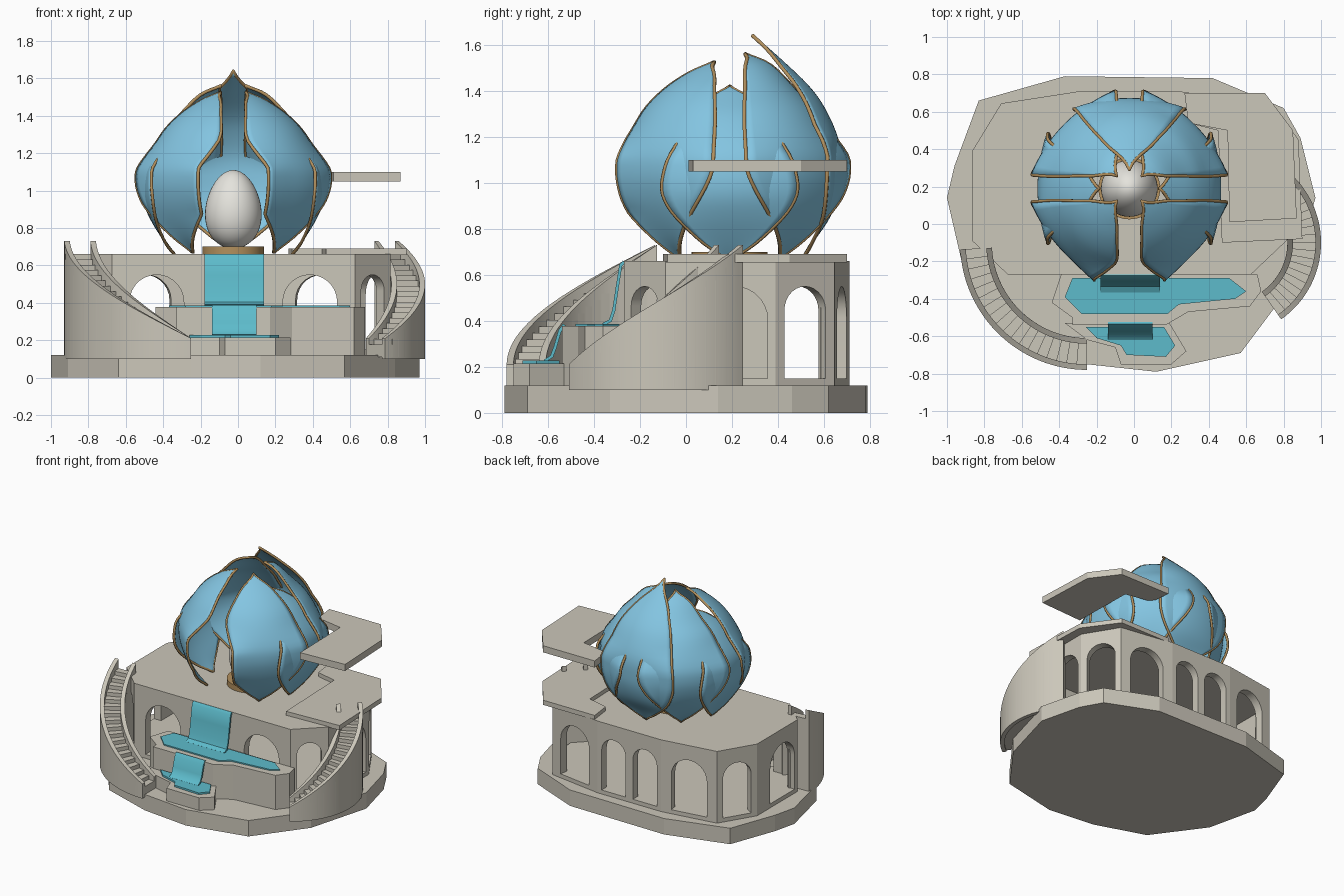
import bpy, bmesh
from math import sin, cos, pi, radians
from mathutils import Vector

if "Cube" in bpy.data.objects:
    bpy.data.objects.remove(bpy.data.objects["Cube"])

CX, CY = -0.025, 0.19          # bud centre


def mat(name, col):
    m = bpy.data.materials.new(name)
    m.diffuse_color = (*col, 1)
    m.use_nodes = True
    m.node_tree.nodes["Principled BSDF"].inputs["Base Color"].default_value = m.diffuse_color
    return m


STONE = mat("warm_stone", (0.60, 0.57, 0.49))
BLUE = mat("petal_blue", (0.23, 0.56, 0.76))
TEAL = mat("water_teal", (0.11, 0.50, 0.60))
GOLD = mat("trim_gold", (0.45, 0.28, 0.11))
PALE = mat("pale_shell", (0.78, 0.77, 0.72))


def solid(bm, pts, vec):
    """Extrude a closed 3D outline along a vector."""
    vec = Vector(vec)
    a = [bm.verts.new(p) for p in pts]
    b = [bm.verts.new(Vector(p) + vec) for p in pts]
    bm.faces.new(a)
    bm.faces.new(b[::-1])
    n = len(a)
    for i in range(n):
        bm.faces.new((a[i], b[i], b[(i + 1) % n], a[(i + 1) % n]))


def finish(bm, name, material=STONE, smooth=0):
    bmesh.ops.recalc_face_normals(bm, faces=bm.faces[:])
    me = bpy.data.meshes.new(name)
    bm.to_mesh(me)
    bm.free()
    ob = bpy.data.objects.new(name, me)
    bpy.context.collection.objects.link(ob)
    me.materials.append(material)
    if smooth:
        bpy.ops.object.select_all(action='DESELECT')
        ob.select_set(True)
        bpy.context.view_layer.objects.active = ob
        bpy.ops.object.shade_smooth_by_angle(angle=radians(smooth))
    return ob


def prism(name, pts, z0, z1, material=STONE):
    bm = bmesh.new()
    solid(bm, [(x, y, z0) for x, y in pts], (0, 0, z1 - z0))
    return finish(bm, name, material)


# Plinth, floor and deck
prism("plinth", [(-.37, .79), (-.83, .66), (-.96, .31), (-1, .14), (-.91, -.25), (-.64, -.62),
                 (-.25, -.75), (.12, -.79), (.57, -.69), (.84, -.33), (.97, .14), (.89, .46),
                 (.80, .62), (.42, .78)], 0, .12)
half = [(.65, -.27), (.84, -.09), (.84, .39), (.685, .645), (.265, .71)]
deck = [(CX + x, y) for x, y in half] + [(CX - x, y) for x, y in half[::-1]]
prism("arcade_floor", deck, .12, .15)
prism("upper_deck", deck, .61, .66)

# Arcade walls: each side is one panel with arched openings (offset from middle, width)
side = [[(0, .17)], [(.06, .29)], [(0, .21)], [(0, .27)]]
arches = side + [[(-.13, .2), (.13, .2)]] + side[::-1] + [[(-.41, .29), (.41, .29)]]
bm = bmesh.new()
for i, holes in enumerate(arches):
    a, b = Vector(deck[i]), Vector(deck[(i + 1) % 10])
    d = (b - a).normalized()
    L = (b - a).length
    prof = [(0, .15)]
    for off, w in holes:
        c, r = L / 2 + off, w / 2
        prof.append((c - r, .15))
        prof += [(c - r * cos(pi * k / 14), .55 - r + r * sin(pi * k / 14)) for k in range(15)]
        prof.append((c + r, .15))
    prof += [(L, .15), (L, .61), (0, .61)]
    solid(bm, [(a.x + d.x * s, a.y + d.y * s, z) for s, z in prof], (-d.y * .06, d.x * .06, 0))
finish(bm, "arcade_walls", smooth=25)

# Side terraces
prism("lower_terrace", [(.27, .70), (.29, .54), (.45, .50), (.47, -.10), (.90, -.08), (.88, .45),
                        (.70, .70)], .655, .69)
prism("upper_terrace", [(.27, .70), (.29, .54), (.50, .50), (.51, .01), (.87, .03), (.85, .50),
                        (.70, .70)], 1.05, 1.10)


# Curved stairs with solid parapets
def stair(name, cx, cy, r0, r1, a0, a1, n=18):
    def P(r, t, z):
        a = radians(a0 + (a1 - a0) * t)
        return (cx + r * cos(a), cy + r * sin(a), z)
    bm = bmesh.new()
    for i in range(n):
        t, u = i / n, (i + 1) / n
        solid(bm, [P(r0, t, .11), P(r1, t, .11), P(r1, u, .11), P(r0, u, .11)],
              (0, 0, .04 + .51 * u))
    finish(bm, name + "_steps")
    bm = bmesh.new()
    m = 32
    for ra in (r0, r1 - .03):
        rb, rows = ra + .03, []
        for k in range(m + 1):
            t = k / m
            top = .21 + .52 * t
            rows.append([bm.verts.new(p) for p in
                         (P(ra, t, .1), P(rb, t, .1), P(rb, t, top), P(ra, t, top))])
        for p, q in zip(rows, rows[1:]):
            for j in range(4):
                bm.faces.new((p[j], p[(j + 1) % 4], q[(j + 1) % 4], q[j]))
        bm.faces.new(rows[0])
        bm.faces.new(rows[-1])
    finish(bm, name + "_parapets", smooth=30)


stair("left_stair", -.25, -.10, .51, .68, 270, 183)
stair("right_stair", .50, -.10, .32, .50, -55, 44)

# Fountain basins and pools
prism("upper_basin", [(-.39, -.27), (-.44, -.42), (-.33, -.5), (-.33, -.54), (.17, -.54), (.29, -.47),
                      (.62, -.44), (.68, -.36), (.66, -.27)], .12, .378)
prism("upper_pool", [(-.33, -.29), (-.37, -.39), (-.28, -.48), (.18, -.48), (.24, -.43), (.54, -.40),
                     (.60, -.36), (.51, -.29)], .37, .387, TEAL)
prism("lower_basin", [(-.37, -.53), (-.25, -.62), (-.1, -.66), (-.07, -.75), (.20, -.75), (.28, -.68),
                      (.19, -.53)], .12, .215)
prism("lower_pool", [(-.26, -.55), (-.2, -.61), (-.07, -.65), (-.04, -.70), (.17, -.71), (.22, -.65),
                     (.16, -.55)], .21, .228, TEAL)


# Waterfalls: thin bent sheets
def fall(name, x0, x1, prof):
    bm = bmesh.new()
    back = [(y + .012, z - .008) for y, z in prof[::-1]]
    solid(bm, [(x0, y, z) for y, z in prof + back], (x1 - x0, 0, 0))
    finish(bm, name, TEAL, 40)


fall("upper_waterfall", -.18, .14, [(-.275, .662), (-.29, .645), (-.305, .55),
                                    (-.32, .45), (-.335, .405), (-.365, .39)])
fall("lower_waterfall", -.14, .10, [(-.535, .388), (-.555, .36), (-.575, .29),
                                    (-.59, .25), (-.62, .23)])

# Egg on a gold pedestal
bpy.ops.mesh.primitive_cylinder_add(vertices=48, radius=.165, depth=.04, location=(CX, CY, .68))
bpy.context.object.name = "egg_pedestal"
bpy.context.object.data.materials.append(GOLD)
bpy.ops.object.shade_smooth_by_angle()
bpy.ops.mesh.primitive_uv_sphere_add(segments=40, ring_count=24, location=(CX, CY, .90))
egg = bpy.context.object
egg.name = "egg"
for v in egg.data.vertices:
    k = .15 * (1 - .14 * v.co.z)
    v.co = (v.co.x * k, v.co.y * k, v.co.z * .21)
egg.data.materials.append(PALE)
bpy.ops.object.shade_smooth()


# Petals: rows of (height, radius, half-angle) wrapped round the bud
def spline(rows, sub=4):
    out, V = [], [Vector(r) for r in rows]
    V = [2 * V[0] - V[1]] + V + [2 * V[-1] - V[-2]]
    for i in range(1, len(V) - 2):
        a, b, c, d = V[i - 1:i + 3]
        for k in range(sub):
            t = k / sub
            out.append(.5 * (2 * b + (c - a) * t + (2 * a - 5 * b + 4 * c - d) * t * t
                             + (3 * b - a - 3 * c + d) * t ** 3))
    return out + [V[-2]]


def petal(name, az, rows, cut=0):
    """az: degrees round from the front; cut: side (+1/-1) trimmed for the front opening."""
    n, grid = 14, []
    bm = bmesh.new()
    for z, r, h in spline(rows):
        h = max(h, .3)
        trim = min(h, 24 + 11 * min(1, max(0, (z - 1.13) / .15)))
        lo, hi = (trim if cut < 0 else h), (trim if cut > 0 else h)
        # edges flare outward on the lower part, so petals interleave
        flare = .08 * min(1, max(0, (1.25 - z) / .14)) * min(1, h / 30)
        ring = []
        for k in range(n + 1):
            u = 2 * k / n - 1
            a = radians(az + (lo if u < 0 else hi) * u)
            q = r * (.955 + flare * u * u)
            ring.append(bm.verts.new((CX + q * sin(a), CY - q * cos(a), z)))
        grid.append(ring)
    for p, q in zip(grid, grid[1:]):
        for k in range(n):
            bm.faces.new((p[k], p[k + 1], q[k + 1], q[k]))
    edge = [g[0].co.copy() for g in grid] + [g[-1].co.copy() for g in grid[::-1]]
    ob = finish(bm, name, BLUE, 60)
    s = ob.modifiers.new("thickness", 'SOLIDIFY')
    s.thickness, s.offset = .012, 0
    # gold rim
    cu = bpy.data.curves.new(name + "_rim", 'CURVE')
    cu.dimensions, cu.bevel_depth, cu.bevel_resolution = '3D', .009, 1
    sp = cu.splines.new('POLY')
    sp.points.add(len(edge) - 1)
    for p, e in zip(sp.points, edge):
        p.co = (*e, 1)
    sp.use_cyclic_u = True
    cu.materials.append(GOLD)
    rim = bpy.data.objects.new(name + "_rim", cu)
    bpy.context.collection.objects.link(rim)
    bpy.ops.object.select_all(action='DESELECT')
    rim.select_set(True)
    bpy.context.view_layer.objects.active = rim
    bpy.ops.object.convert(target='MESH')


def outer(top):
    return [(.67, .32, 0), (.75, .39, 11), (.85, .45, 22), (.95, .49, 31), (1.05, .507, 36.5),
            (1.15, .49, 37), (1.3, .405, 35.5), (1.4, .31, 32), (top - .05, .2, 24), (top, .1, 0)]


SIDE = [(.66, .33, 0), (.74, .39, 17), (.85, .46, 29), (.95, .502, 34), (1.05, .505, 33),
        (1.15, .475, 30), (1.28, .37, 27), (1.37, .25, 20), (1.42, .17, 0)]
BACK = [(.67, .33, 0), (.75, .38, 17), (.85, .45, 29), (.95, .488, 34), (1.05, .50, 35),
        (1.18, .492, 34), (1.32, .43, 33), (1.42, .355, 31), (1.53, .235, 24), (1.64, .105, 0)]
for sgn, lab in ((-1, "left"), (1, "right")):
    petal("front_%s_petal" % lab, sgn * 45, outer(1.525), -sgn)
    petal("back_%s_petal" % lab, sgn * 135, outer(1.56))
    petal("side_%s_petal" % lab, sgn * 90, SIDE)
petal("back_petal", 180, BACK)
